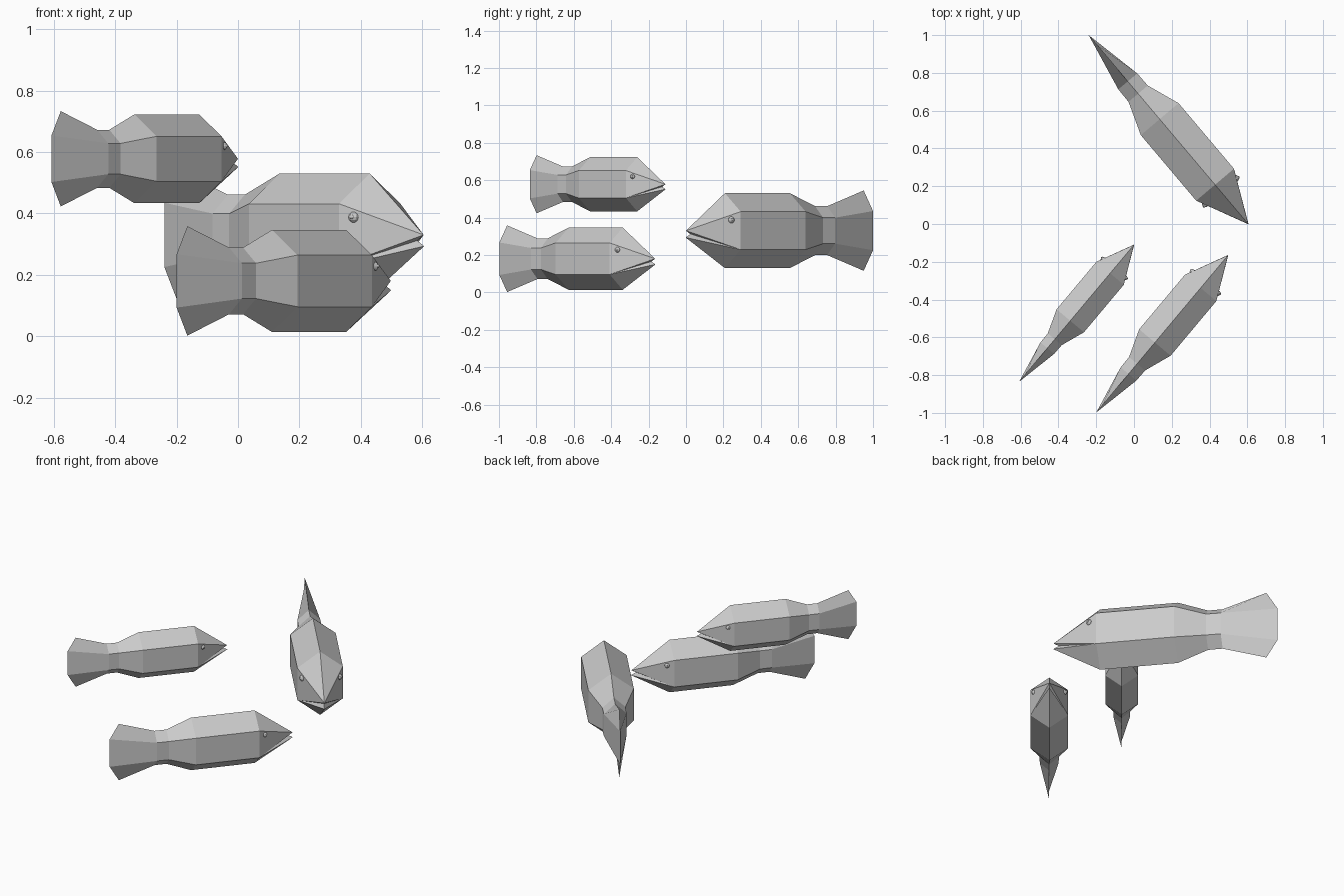
import bpy, bmesh, math
from mathutils import Matrix, Vector

if "Cube" in bpy.data.objects:
    bpy.data.objects.remove(bpy.data.objects["Cube"])

# Body sections for a fish of length 1, nose at origin, tail toward +x:
# (x, half width, ridge height, side edge height)
SECTIONS = [
    (0.208, 0.100, 0.153, 0.0775),
    (0.555, 0.100, 0.153, 0.0775),
    (0.690, 0.051, 0.100, 0.053),
    (0.755, 0.050, 0.100, 0.053),
]


def body_mesh(name):
    bm = bmesh.new()
    v = bm.verts.new
    # hexagonal rings: top, left upper, left lower, bottom, right lower, right upper
    rings = [[v((x, 0, h)), v((x, w, e)), v((x, w, -e)),
              v((x, 0, -h)), v((x, -w, -e)), v((x, -w, e))]
             for x, w, h, e in SECTIONS]
    # tail fin closes to a thin upright edge
    up, low = v((1, 0, 0.08)), v((1, 0, -0.08))
    rings.append([v((0.95, 0, 0.164)), up, low, v((0.95, 0, -0.164)), low, up])
    for a, b in zip(rings, rings[1:]):
        for i in range(6):
            j = (i + 1) % 6
            face = list(dict.fromkeys([a[i], a[j], b[j], b[i]]))
            bm.faces.new(face)
    # head with a slightly open mouth
    nose, notch, jaw = v((0, 0, 0)), v((0.025, 0, -0.014)), v((-0.002, 0, -0.028))
    top, lu, ll, bot, rl, ru = rings[0]
    for upper, lower in ((lu, ll), (ru, rl)):
        for tri in ((nose, top, upper), (nose, upper, lower), (nose, lower, notch),
                    (notch, lower, jaw), (jaw, lower, bot)):
            bm.faces.new(tri)
    bmesh.ops.recalc_face_normals(bm, faces=bm.faces)
    me = bpy.data.meshes.new(name)
    bm.to_mesh(me)
    bm.free()
    return me


def eye_mesh(name):
    bm = bmesh.new()
    for side in (1, -1):
        # eyeball and small pupil bump
        for pos, r in (((0.174, 0.080, 0.044), 0.014), ((0.170, 0.090, 0.045), 0.006)):
            p = Vector((pos[0], pos[1] * side, pos[2]))
            bmesh.ops.create_uvsphere(bm, u_segments=10, v_segments=6, radius=r,
                                      matrix=Matrix.Translation(p))
    me = bpy.data.meshes.new(name)
    bm.to_mesh(me)
    bm.free()
    return me


def add_fish(label, nose, tail, z):
    dx, dy = tail[0] - nose[0], tail[1] - nose[1]
    size = math.hypot(dx, dy)
    for part, maker in (("body", body_mesh), ("eyes", eye_mesh)):
        name = f"{label}_fish_{part}"
        ob = bpy.data.objects.new(name, maker(name))
        ob.location = (nose[0], nose[1], z)
        ob.rotation_euler = (0, 0, math.atan2(dy, dx))
        ob.scale = (size,) * 3
        bpy.context.collection.objects.link(ob)


# the three fish: nose and tail positions, height of the centre line
add_fish("large", (0.605, 0.0), (-0.24, 1.0), 0.33)
add_fish("medium", (0.498, -0.165), (-0.20, -0.998), 0.18)
add_fish("small", (0.0, -0.11), (-0.608, -0.835), 0.578)
